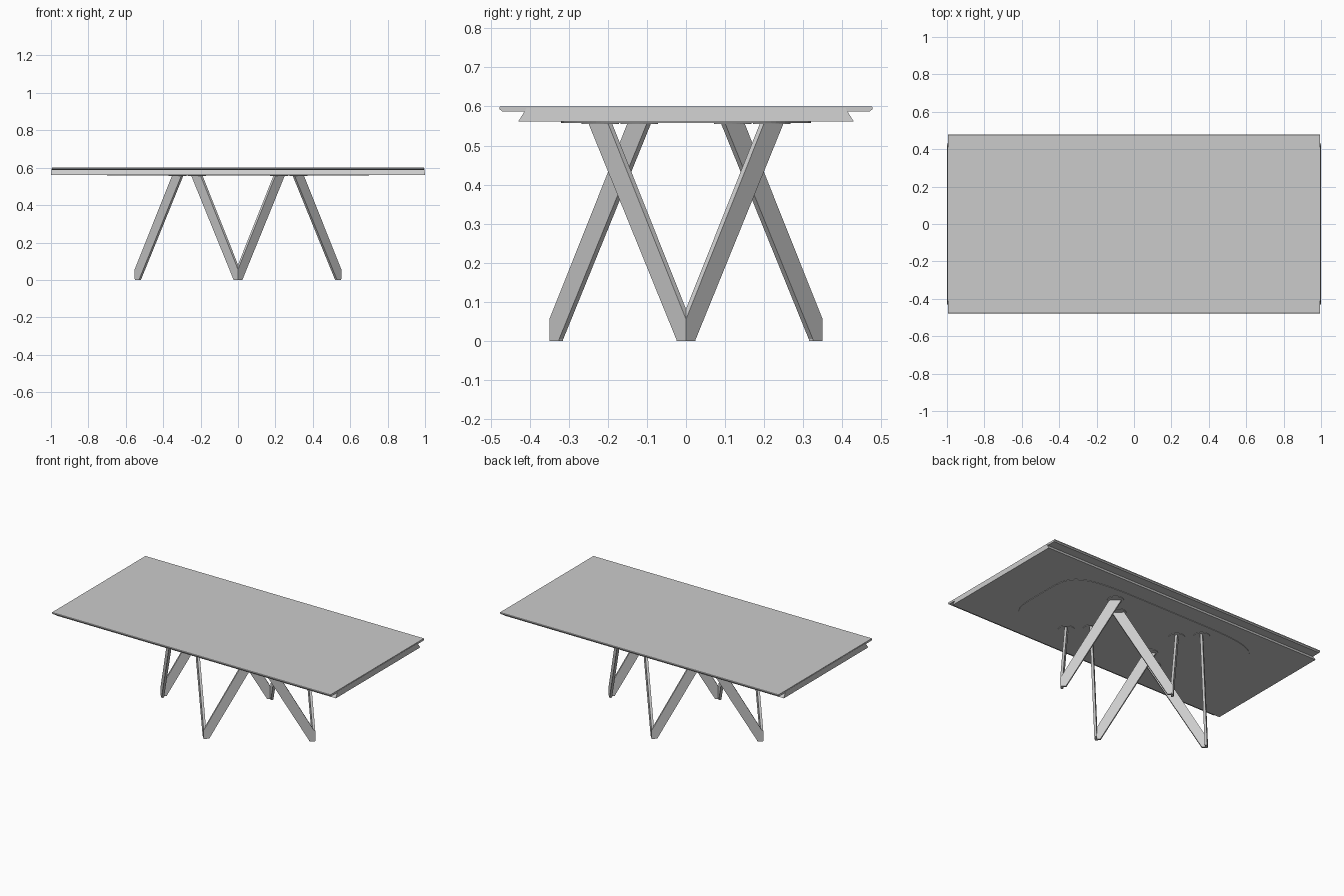
import bpy, bmesh, math
from mathutils import Matrix

if "Cube" in bpy.data.objects:
    bpy.data.objects.remove(bpy.data.objects["Cube"])


def make_object(name, bm):
    bmesh.ops.remove_doubles(bm, verts=bm.verts, dist=1e-5)
    bmesh.ops.recalc_face_normals(bm, faces=bm.faces)
    me = bpy.data.meshes.new(name)
    bm.to_mesh(me)
    bm.free()
    ob = bpy.data.objects.new(name, me)
    bpy.context.collection.objects.link(ob)
    return ob


def loft(bm, a, b, skip=()):
    """Solid between two matching outlines; skip lists side quads to omit."""
    va, vb = [bm.verts.new(p) for p in a], [bm.verts.new(p) for p in b]
    n = len(a)
    bm.faces.new(va)
    bm.faces.new(vb[::-1])
    for i in range(n):
        if i not in skip:
            j = (i + 1) % n
            bm.faces.new((va[i], va[j], vb[j], vb[i]))


def slab(name, half, x_top, x_bottom):
    """Extrude a (y, z) half profile along x, mirrored in y."""
    prof = half + [(-y, z) for y, z in reversed(half)]
    z0, z1 = min(z for _, z in prof), max(z for _, z in prof)

    def end(sign):
        return [(sign * (x_bottom + (x_top - x_bottom) * (z - z0) / (z1 - z0)), y, z)
                for y, z in prof]
    bm = bmesh.new()
    loft(bm, end(-1), end(1))
    return make_object(name, bm)


# Thin top board with chamfered lower edge, and the undercut board beneath it
slab("table_top", [(0.476, 0.6), (0.478, 0.598), (0.478, 0.593), (0.470, 0.587)], 0.994, 0.994)
slab("under_board", [(0.408, 0.596), (0.430, 0.561)], 0.996, 1.0)

# Thin rounded mounting plate (superellipse outline)
outline = []
for i in range(96):
    t = 2 * math.pi * i / 96
    c, s = math.cos(t), math.sin(t)
    outline.append((math.copysign(abs(c) ** 0.4, c) * 0.70,
                    math.copysign(abs(s) ** 0.4, s) * 0.32))
bm = bmesh.new()
loft(bm, [(x, y, 0.558) for x, y in outline], [(x, y, 0.5615) for x, y in outline])
make_object("mounting_plate", bm)

# Four V-shaped leg pairs: flat upright bars at 45 degrees, mitred at the foot
SHIFT = 0.0106       # bar thickness / sqrt(2)
BOT, TOP = 0.004, 0.557


def leg_pair(name, reach, angle):
    rot = Matrix.Rotation(angle, 4, 'Z')
    outer = [(0, BOT), (0.025, BOT), (0.25, TOP), (0.2, TOP), (0, 0.055)]
    inner = [(0, BOT), (0.025 - SHIFT, BOT), (0.25 - SHIFT, TOP),
             (0.2 - SHIFT, TOP), (0, 0.055 + SHIFT * 2.5)]
    bm = bmesh.new()
    for sy in (1, -1):
        loft(bm, [(reach - u, sy * u, z) for u, z in outer],
             [(reach - 2 * SHIFT - u, sy * u, z) for u, z in inner], skip=(4,))
    bm.transform(rot)
    make_object(name + "_legs", bm)

    # Foot pad under the mitre
    k = 0.001
    half = [(reach - k, 0), (reach - 0.025, 0.025 - k),
            (reach - 0.025 - SHIFT + k, 0.025 - SHIFT), (reach - 2 * SHIFT + k, 0)]
    bm = bmesh.new()
    for sy in (1, -1):
        loft(bm, [(x, sy * y, 0) for x, y in half],
             [(x, sy * y, BOT) for x, y in half], skip=(3,))
    bm.transform(rot)
    make_object(name + "_foot_pad", bm)

    # Round fixing discs at the leg tops
    bm = bmesh.new()
    for sy in (1, -1):
        pos = Matrix.Translation((reach - 0.225 - SHIFT / 2, sy * (0.225 - SHIFT / 2), 0.557))
        bmesh.ops.create_cone(bm, cap_ends=True, segments=32, radius1=0.048,
                              radius2=0.048, depth=0.004, matrix=pos)
    bm.transform(rot)
    make_object(name + "_fixing_discs", bm)


for i, (name, reach) in enumerate([("right", 0.553), ("back", 0.35),
                                   ("left", 0.553), ("front", 0.35)]):
    leg_pair(name, reach, i * math.pi / 2)
